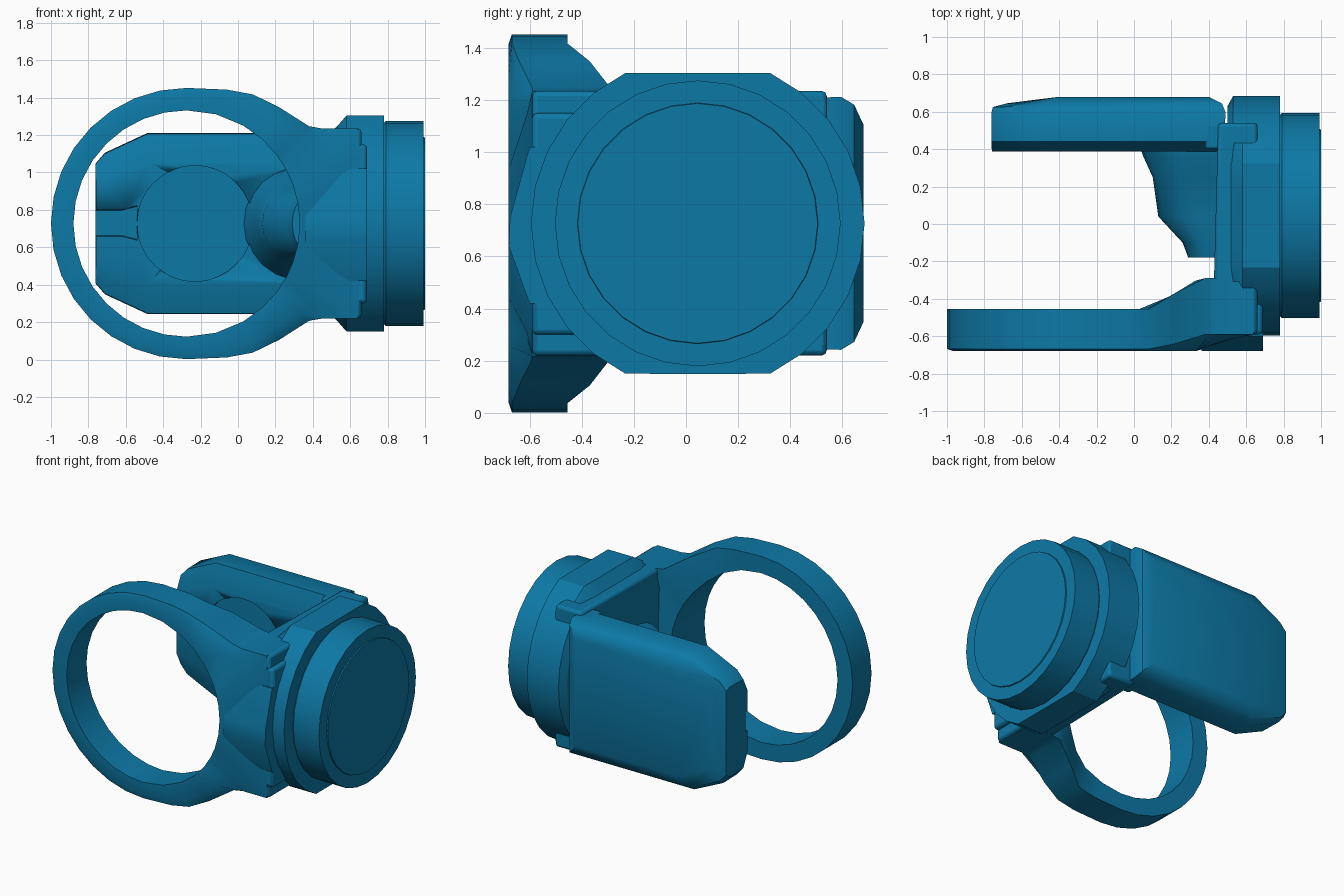
import bpy, bmesh
from math import sin, cos, pi, radians

if "Cube" in bpy.data.objects:
    bpy.data.objects.remove(bpy.data.objects["Cube"])

CZ = 0.727          # mid height, everything is mirrored about it
CX, CY = -0.275, 0.045   # ring centre (x), coupling centre (y)

mat = bpy.data.materials.new("blue_paint")
mat.diffuse_color = (0.004, 0.19, 0.38, 1)
mat.use_nodes = True
mat.node_tree.nodes["Principled BSDF"].inputs["Base Color"].default_value = mat.diffuse_color


def loft(name, sections, cap=True, closed=False, bevel=0.0, smooth=35):
    """Skin a list of equally long point loops."""
    bm = bmesh.new()
    rows = [[bm.verts.new(p) for p in s] for s in sections]
    n = len(rows[0])
    pairs = list(zip(rows, rows[1:])) + ([(rows[-1], rows[0])] if closed else [])
    for a, b in pairs:
        for i in range(n):
            j = (i + 1) % n
            bm.faces.new((a[i], a[j], b[j], b[i]))
    if cap and not closed:
        bm.faces.new(rows[0])
        bm.faces.new(rows[-1])
    bmesh.ops.recalc_face_normals(bm, faces=bm.faces)
    me = bpy.data.meshes.new(name)
    bm.to_mesh(me)
    bm.free()
    ob = bpy.data.objects.new(name, me)
    bpy.context.collection.objects.link(ob)
    me.materials.append(mat)
    bpy.ops.object.select_all(action='DESELECT')
    ob.select_set(True)
    bpy.context.view_layer.objects.active = ob
    bpy.ops.object.shade_smooth_by_angle(angle=radians(smooth))
    if bevel:
        m = ob.modifiers.new("bevel", 'BEVEL')
        m.width, m.segments, m.limit_method = bevel, 2, 'ANGLE'
    return ob


def box(name, x0, x1, y0, y1, z0, z1, bevel=0.0, taper=0.0):
    """Box; taper moves the left side to the right at the rear end."""
    def ring(x, t):
        return [(x, y0, z0), (x + t, y1, z0), (x + t, y1, z1), (x, y0, z1)]
    return loft(name, [ring(x0, taper), ring(x1, 0)], bevel=bevel)


def turned_x(name, profile, n):
    """Disc along x from (x, radius, half height of the flats)."""
    return loft(name, [[(x, CY + r * cos(2 * pi * i / n),
                         CZ + max(-flat, min(flat, r * sin(2 * pi * i / n))))
                        for i in range(n)] for x, r, flat in profile], smooth=28)


def cut(target, cutter):
    cutter.hide_render = True
    cutter.hide_viewport = True
    m = target.modifiers.new("cut", 'BOOLEAN')
    m.operation, m.object, m.solver = 'DIFFERENCE', cutter, 'EXACT'


def back_y(x):
    """Inner side of the front arm, which thickens towards the web."""
    return -0.455 + 0.165 * max(0, min(1, (x - 0.08) / 0.27))


# Front ring merging into its neck: (inner angle, outer x, outer z offset)
neck = [(75, -0.06, 0.716), (60, 0.08, 0.69), (48, 0.22, 0.622), (37, 0.38, 0.52),
        (28, 0.45, 0.508), (20, 0.64, 0.508), (10, 0.65, 0.29)]
spec = neck[::-1]
for k in range(9):
    a = radians(90 + 11.25 * k)
    spec.append((90 + 11.25 * k, CX + 0.725 * cos(a), 0.725 * sin(a)))
spec += [(-d, x, -z) for d, x, z in spec[-2::-1]] + [(0, 0.65, 0)]

sections = []
for d, ox, oz in spec:
    a = radians(d)
    ix, iz = CX + 0.605 * cos(a), 0.605 * sin(a)
    mx, mz = ix + (ox - ix) * 0.7, iz + (oz - iz) * 0.7
    edge = -0.59 if ox > 0.3 else (-0.64 if ox > 0.15 else -0.668)
    mid = -0.61 if ox > 0.4 else -0.68
    sections.append([(ix, -0.68, CZ + iz), (mx, mid, CZ + mz), (ox, edge, CZ + oz),
                     (ox, back_y(ox), CZ + oz), (mx, back_y(mx), CZ + mz),
                     (ix, back_y(ix), CZ + iz)])
loft("front_ring_arm", sections, closed=True)

# Slanted pad on the front of the neck
loft("neck_pad", [[(x, -0.5, 0.42), (x, -0.60, 0.42), (x, -0.68, 0.64),
                   (x, -0.675, 0.75), (x, -0.60, 1.02), (x, -0.5, 1.02)]
                  for x in (0.36, 0.69)])

# Web joining the two arms, with blocks towards the coupling
box("web", 0.42, 0.66, -0.59, 0.54, 0.22, 1.235, 0.02, taper=0.03)
box("web_block", 0.55, 0.69, -0.6, 0.5, 0.42, 1.02)
box("web_front_rib", 0.48, 0.69, -0.59, -0.2, 0.3, 1.15, 0.02)

# Rear arm plate: outline scaled by section, chamfered inside and outside
def plate_section(y, h, left, right, y_left=None):
    top = [(left, h * 0.66), (left + 0.05, h * 0.78), (left + 0.28, h), (right, h)]
    pts = top + [(x, -z) for x, z in top[::-1]]
    return [(x, y_left if y_left and x < left + 0.1 else y, CZ + z) for x, z in pts]

plate = loft("rear_arm_plate", [
    plate_section(0.388, 0.325, -0.76, 0.44),
    plate_section(0.44, 0.48, -0.762, 0.48),
    plate_section(0.595, 0.485, -0.762, 0.49),
    plate_section(0.645, 0.455, -0.755, 0.47, 0.625),
    plate_section(0.68, 0.38, -0.68, 0.40, 0.645)])
box("rear_arm_root", 0.38, 0.66, 0.40, 0.54, 0.245, 1.21, 0.015)

# Round bearing recess and cable groove in the rear arm
pocket = loft("recess_cutter", [[(-0.23 + 0.31 * cos(2 * pi * i / 32), y,
                                  CZ + 0.31 * sin(2 * pi * i / 32))
                                 for i in range(32)] for y in (0.3, 0.415)])
groove = loft("groove_cutter", [[(x, 0.3, 0.73 - w), (x, 0.415, 0.73 - w * 0.8),
                                 (x, 0.415, 0.73 + w * 0.8), (x, 0.3, 0.73 + w)]
                                for x, w in ((-0.9, 0.085), (-0.62, 0.085), (-0.54, 0.11))])
cut(plate, pocket)
cut(plate, groove)

# Rounded inner housing, tapering from the rear arm down along the web
housing = []
for y, x0, h in [(0.42, 0.03, 0.315), (0.36, 0.05, 0.31), (0.25, 0.10, 0.25),
                 (0.04, 0.13, 0.21), (-0.10, 0.26, 0.19), (-0.18, 0.29, 0.17)]:
    housing.append([(0.46 - (0.46 - x0) * sin(pi * i / 12) ** 0.7, y,
                     CZ + h * cos(pi * i / 12)) for i in range(13)])
loft("inner_housing", housing, smooth=40)

# Coupling flange with flat top and bottom, and end disc
turned_x("coupling_flange", [(0.50, 0.585, 0.49), (0.53, 0.64, 0.52),
                             (0.58, 0.64, 0.577), (0.78, 0.64, 0.577)], 28)
turned_x("coupling_disc", [(0.76, 0.52, 1), (0.79, 0.548, 1), (0.992, 0.548, 1),
                           (0.992, 0.462, 1), (1.0, 0.46, 1)], 28)
